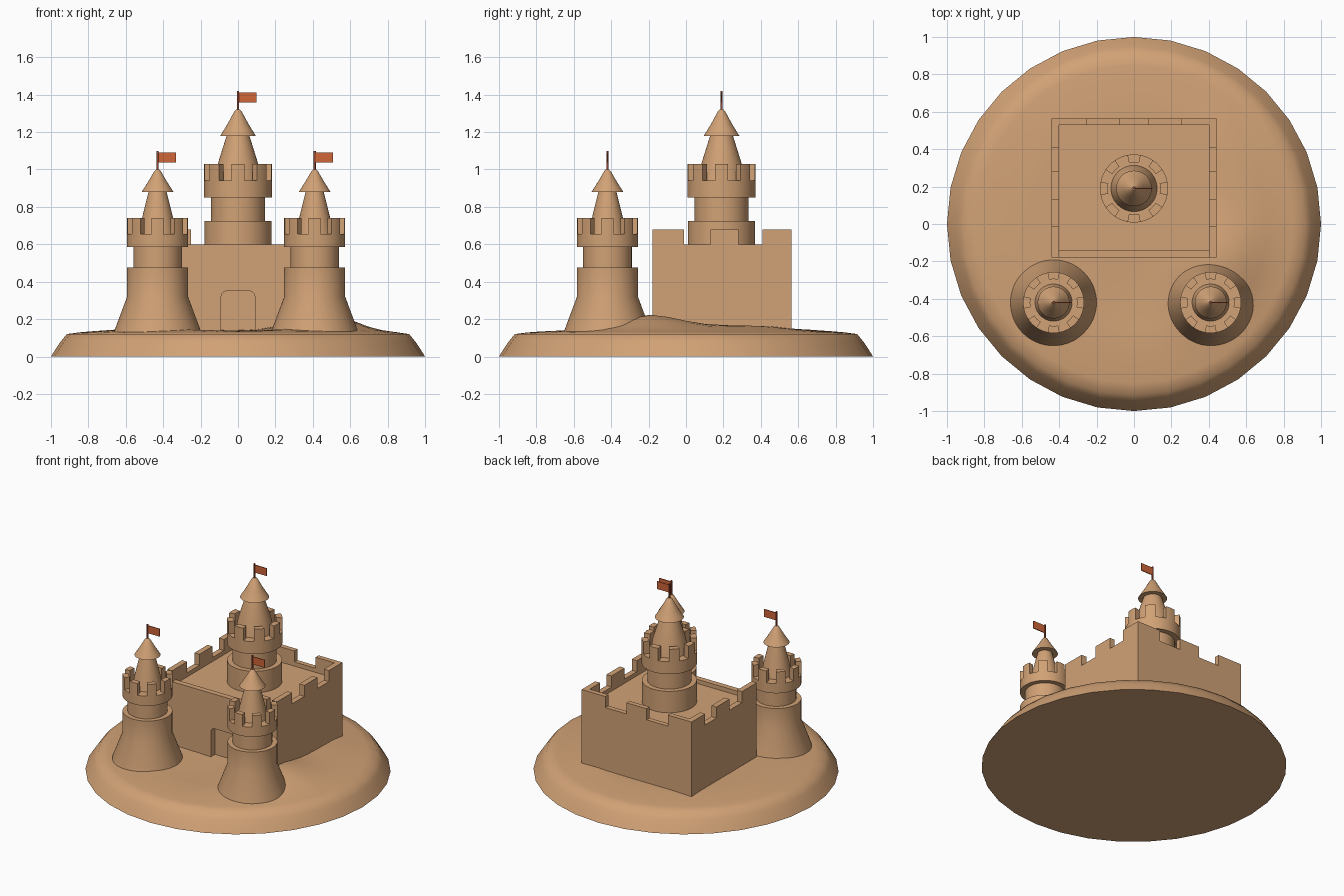
import bpy, bmesh
from math import sin, cos, pi, exp, hypot

if "Cube" in bpy.data.objects:
    bpy.data.objects.remove(bpy.data.objects["Cube"])

SEG = 64


def material(name, rgb):
    m = bpy.data.materials.new(name)
    m.diffuse_color = (*rgb, 1)
    m.use_nodes = True
    m.node_tree.nodes["Principled BSDF"].inputs["Base Color"].default_value = m.diffuse_color
    return m


SAND = material("sand", (0.64, 0.36, 0.18))
RED = material("flag_red", (0.62, 0.13, 0.04))
POLE = material("pole_brown", (0.30, 0.06, 0.03))


def finish(bm, name, mat, angle=0.6):
    bmesh.ops.recalc_face_normals(bm, faces=bm.faces)
    me = bpy.data.meshes.new(name)
    bm.to_mesh(me)
    bm.free()
    ob = bpy.data.objects.new(name, me)
    bpy.context.collection.objects.link(ob)
    me.materials.append(mat)
    bpy.ops.object.select_all(action='DESELECT')
    ob.select_set(True)
    bpy.context.view_layer.objects.active = ob
    if angle:
        bpy.ops.object.shade_smooth_by_angle(angle=angle)
    return ob


def lathe(bm, prof, cx, cy, seg=SEG, height=lambda x, y, z: z):
    """Surface of revolution with capped ends."""
    rings = []
    for r, z in prof:
        ring = []
        for i in range(seg):
            x, y = cx + r * sin(2 * pi * i / seg), cy + r * cos(2 * pi * i / seg)
            ring.append(bm.verts.new((x, y, height(x, y, z))))
        rings.append(ring)
    for a, b in zip(rings, rings[1:]):
        for i in range(seg):
            j = (i + 1) % seg
            bm.faces.new((a[i], a[j], b[j], b[i]))
    bm.faces.new(rings[0])
    bm.faces.new(rings[-1])


def box(bm, x0, x1, y0, y1, z0, z1):
    vs = bmesh.ops.create_cube(bm, size=1)["verts"]
    for v in vs:
        v.co = (x1 if v.co.x > 0 else x0, y1 if v.co.y > 0 else y0,
                z1 if v.co.z > 0 else z0)


def merlons(bm, cx, cy, r_out, r_in, z0, z1):
    """Eight wedge blocks standing on the tower rim."""
    for k in range(8):
        cols = []
        for i in range(-2, 3):
            a = 2 * pi * (k * 8 + i) / SEG
            cols.append([bm.verts.new((cx + r * sin(a), cy + r * cos(a), z))
                         for r, z in ((r_out, z0), (r_out, z1), (r_in, z1), (r_in, z0))])
        for a, b in zip(cols, cols[1:]):
            for i in range(3):
                bm.faces.new((a[i], b[i], b[i + 1], a[i + 1]))
        bm.faces.new(cols[0])
        bm.faces.new(cols[-1])


def tower(name, cx, cy, body, r, r_in, rim, top, spire, hat, pole_top):
    bm = bmesh.new()
    lathe(bm, body, cx, cy)
    merlons(bm, cx, cy, r, r_in, rim, top)
    finish(bm, name + "_body", SAND)
    bm = bmesh.new()
    lathe(bm, spire, cx, cy)
    finish(bm, name + "_spire", SAND)
    bm = bmesh.new()
    lathe(bm, hat, cx, cy)
    finish(bm, name + "_roof", SAND)
    # flag pole and flag
    bm = bmesh.new()
    lathe(bm, [(0.006, hat[-1][1] - 0.03), (0.006, pole_top)], cx, cy, 12)
    finish(bm, name + "_flag_pole", POLE)
    bm = bmesh.new()
    box(bm, cx, cx + 0.098, cy - 0.003, cy + 0.003, pole_top - 0.063, pole_top - 0.008)
    finish(bm, name + "_flag", RED, 0)


# sand mound with a soft bump on its right side
def mound_height(x, y, z):
    if z < 0.1:
        return z
    fade = max(0, min(1, (0.92 - hypot(x, y)) / 0.25))
    bump = 0.075 * exp(-((x - 0.46) / 0.22) ** 2 - ((y + 0.2) / 0.24) ** 2)
    ridge = 0.02 * exp(-((x - 0.5) / 0.2) ** 2 - ((y - 0.3) / 0.35) ** 2)
    dip = -0.012 * exp(-(x / 0.2) ** 2 - ((y + 0.4) / 0.3) ** 2)
    return z + fade * (bump + ridge + dip)


bm = bmesh.new()
rings = [(1, 0), (0.975, 0.04), (0.948, 0.08), (0.915, 0.12), (0.85, 0.129)]
rings += [(0.78 - 0.07 * i, min(0.145, 0.135 + 0.005 * i)) for i in range(12)]
lathe(bm, rings, 0, 0, 32, mound_height)
finish(bm, "sand_mound", SAND, 0.9)

# keep block, hollowed and notched with cutters
bm = bmesh.new()
box(bm, -0.44, 0.44, -0.18, 0.565, 0.05, 0.68)
keep = finish(bm, "keep_walls", SAND, 0)


def cut(bm):
    tool = finish(bm, "cutter", SAND, 0)
    tool.hide_render = True
    bpy.context.view_layer.objects.active = keep
    mod = keep.modifiers.new("cut", 'BOOLEAN')
    mod.operation, mod.solver, mod.object = 'DIFFERENCE', 'EXACT', tool
    bpy.ops.object.modifier_apply(modifier=mod.name)
    bpy.data.objects.remove(tool)


bm = bmesh.new()
box(bm, -0.40, 0.40, -0.14, 0.53, 0.57, 0.9)
cut(bm)
# front wall is lower, the sides and back have notches
bm = bmesh.new()
box(bm, -0.40, 0.40, -0.3, -0.1, 0.6, 0.9)
cut(bm)
bm = bmesh.new()
for s in (-1, 1):
    x0, x1 = sorted((s * 0.08, s * 0.25))
    box(bm, x0, x1, 0.5, 0.7, 0.6, 0.9)
    x0, x1 = sorted((s * 0.35, s * 0.5))
    for y0, y1 in ((-0.01, 0.13), (0.28, 0.41)):
        box(bm, x0, x1, y0, y1, 0.6, 0.9)
cut(bm)

# recessed doorway with rounded upper corners
bm = bmesh.new()
outline = [(-0.09, 0.0), (0.09, 0.0)]
for s, a0 in ((1, 0), (-1, pi / 2)):
    for i in range(6):
        a = a0 + i * pi / 10
        outline.append((s * 0.06 + 0.03 * cos(a), 0.32 + 0.03 * sin(a)))
face = bm.faces.new([bm.verts.new((x, -0.3, z)) for x, z in outline])
ext = bmesh.ops.extrude_face_region(bm, geom=[face])["geom"]
bmesh.ops.translate(bm, vec=(0, 0.165, 0),
                    verts=[v for v in ext if isinstance(v, bmesh.types.BMVert)])
cut(bm)

# towers
tower("main_tower", 0, 0.19,
      [(0.18, 0.5), (0.18, 0.725), (0.145, 0.725), (0.145, 0.85), (0.182, 0.85), (0.182, 0.94)],
      0.182, 0.14, 0.94, 1.03,
      [(0.125, 0.93), (0.108, 1.03), (0.058, 1.19)],
      [(0.095, 1.18), (0.055, 1.245), (0.02, 1.31), (0.01, 1.32)], 1.42)
for side, x in (("left", -0.43), ("right", 0.41)):
    tower(side + "_tower", x, -0.42,
          [(0.235, 0.10), (0.23, 0.14), (0.163, 0.32), (0.163, 0.475), (0.13, 0.475),
           (0.13, 0.585), (0.163, 0.585), (0.163, 0.655)],
          0.163, 0.125, 0.655, 0.74,
          [(0.10, 0.65), (0.083, 0.74), (0.046, 0.89)],
          [(0.085, 0.88), (0.05, 0.935), (0.018, 0.99), (0.008, 1.0)], 1.10)
